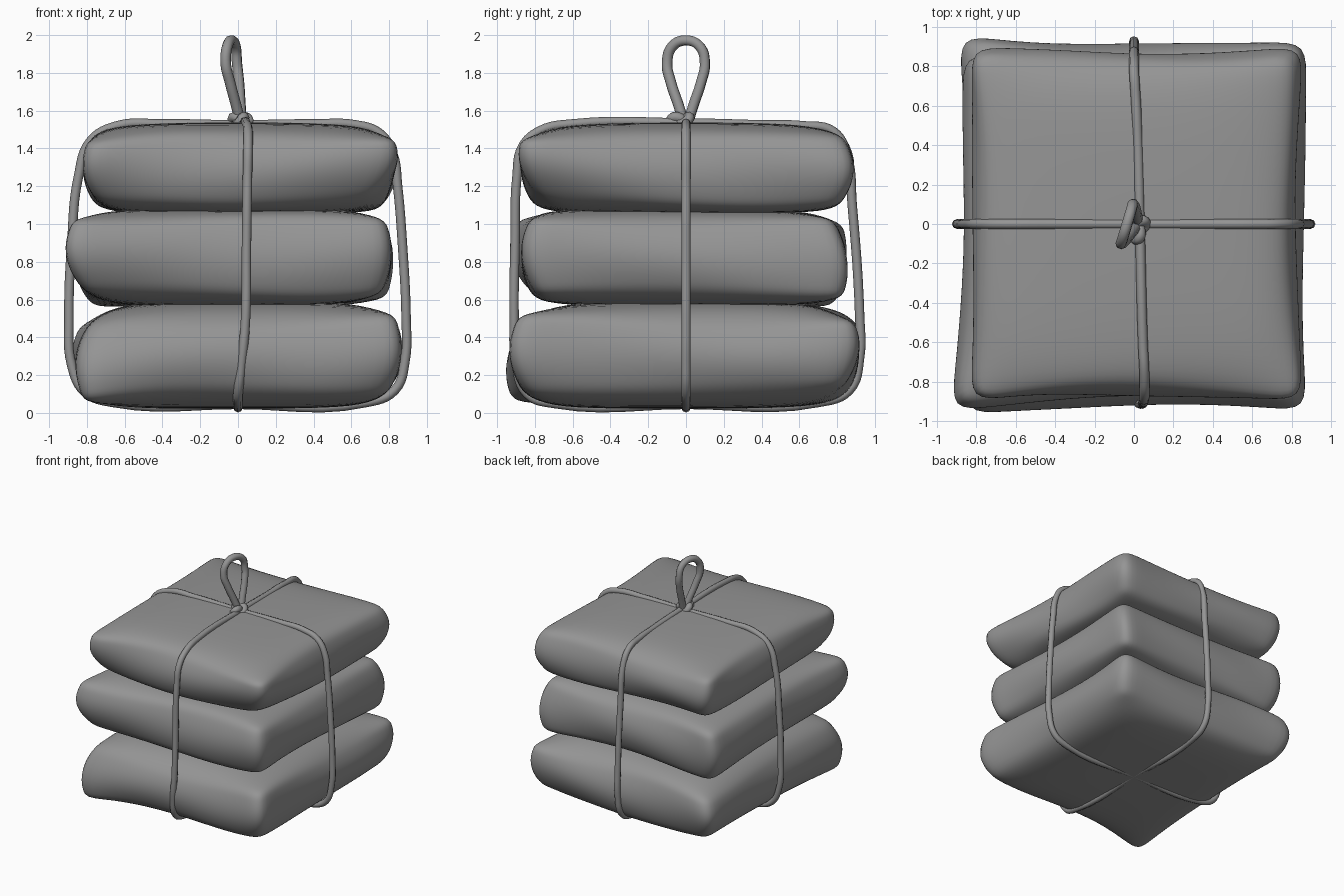
import bpy, bmesh, math

if "Cube" in bpy.data.objects:
    bpy.data.objects.remove(bpy.data.objects["Cube"])

grey = bpy.data.materials.new("dark_grey")
grey.diffuse_color = (0.3, 0.3, 0.3, 1)
grey.use_nodes = True
grey.node_tree.nodes["Principled BSDF"].inputs["Base Color"].default_value = grey.diffuse_color

def sack(name, cz, half, edge, corners, seed):
    """Stuffed cushion: corners are (x, y, z offset, height of the tip) for --, +-, ++, -+."""
    bm = bmesh.new()
    bmesh.ops.create_cube(bm, size=2)
    bmesh.ops.subdivide_edges(bm, edges=bm.edges[:], cuts=5, use_grid_fill=True)
    for vert in bm.verts:
        u, v = (math.sin(c * 1.25) / math.sin(1.25) for c in vert.co[:2])
        w = vert.co.z
        wts = ((1-u)*(1-v)/4, (1+u)*(1-v)/4, (1+u)*(1+v)/4, (1-u)*(1+v)/4)
        x, y, dz, tip = (sum(k * c[i] for k, c in zip(wts, corners)) for i in range(4))
        # plump middle, thinner rim
        f = max(0, (1 - u**4) * (1 - v**4)) ** 0.5
        rim = edge + 0.02 * math.sin(3*u + 2*v + seed) * (1 - f)
        z = w * (rim + (half - rim) * f)
        # walls bow in between the corners and round over towards top and bottom
        at_corner = u*u * v*v
        taper = 0.075 * (w - tip * at_corner)**2 * max(abs(u), abs(v))**6
        x *= 1.012 - 0.032 * (1 - v*v) * u*u - taper * u*u
        y *= 1.012 - 0.032 * (1 - u*u) * v*v - taper * v*v
        # soft lumps
        r = max(abs(u), abs(v)) ** 4
        vert.co = (x + 0.010 * r * math.sin(4*v + 2*w + seed),
                   y + 0.010 * r * math.sin(4*u - 2*w + seed),
                   cz + z + dz * (u*u + v*v) / 2
                   + 0.012 * r * math.sin(4*u + seed) * math.cos(3*v - seed))
    me = bpy.data.meshes.new(name)
    bm.to_mesh(me)
    bm.free()
    ob = bpy.data.objects.new(name, me)
    bpy.context.collection.objects.link(ob)
    ob.modifiers.new("soft", 'SUBSURF').levels = 2
    finish(ob, 50)

def finish(ob, angle):
    bpy.ops.object.select_all(action='DESELECT')
    ob.select_set(True)
    bpy.context.view_layer.objects.active = ob
    ob.data.materials.append(grey)
    bpy.ops.object.convert(target='MESH')
    bpy.ops.object.shade_smooth_by_angle(angle=math.radians(angle))

def rope(name, pts, radius, cyclic=True):
    cu = bpy.data.curves.new(name, 'CURVE')
    cu.dimensions = '3D'
    cu.bevel_depth, cu.bevel_resolution, cu.resolution_u = radius, 2, 6
    cu.use_fill_caps = True
    sp = cu.splines.new('BEZIER')
    sp.bezier_points.add(len(pts) - 1)
    for p, co in zip(sp.bezier_points, pts):
        p.co = co
        p.handle_left_type = p.handle_right_type = 'AUTO'
    sp.use_cyclic_u = cyclic
    ob = bpy.data.objects.new(name, cu)
    bpy.context.collection.objects.link(ob)
    finish(ob, 60)

# stacked sacks
sack("bottom_sack", 0.31, 0.287, 0.20,
     [(-.86, -.95, -.045, -.3), (.87, -.93, -.01, .3), (.88, .92, .0, .2), (-.87, .94, -.02, .2)], 0.5)
sack("middle_sack", 0.82, 0.26, 0.21,
     [(-.91, -.93, .02, .3), (.82, -.86, .01, .1), (.83, .86, .0, -.2), (-.86, .86, -.03, .3)], 2.1)
sack("top_sack", 1.297, 0.243, 0.18,
     [(-.83, -.88, -.02, .4), (.84, -.89, -.01, .5), (.84, .88, -.02, .1), (-.83, .89, -.01, .3)], 4.0)

# rope around the sides
rope("side_rope", [(x, 0, z) for x, z in [
    (0, 1.525), (.4, 1.53), (.62, 1.525), (.75, 1.48), (.82, 1.37), (.845, 1.2), (.87, .9), (.89, .5),
    (.885, .28), (.83, .12), (.68, .055), (0, .045), (-.66, .055), (-.81, .11),
    (-.88, .25), (-.895, .5), (-.88, .9), (-.845, 1.25), (-.78, 1.44), (-.64, 1.52), (-.4, 1.53)]], 0.025)

# rope around front and back
rope("front_back_rope", [
    (.03, 0, 1.535), (.02, .4, 1.525), (.01, .62, 1.52), (0, .78, 1.49), (0, .85, 1.37), (0, .88, 1.1),
    (0, .92, .5), (0, .92, .3), (0, .865, .12), (0, .7, .055), (0, 0, .045),
    (0, -.7, .05), (.0, -.84, .1), (.02, -.9, .27), (.04, -.91, .5), (.045, -.905, .9),
    (.05, -.895, 1.25), (.053, -.865, 1.41), (.053, -.77, 1.495), (.045, -.6, 1.53)], 0.025)

# upright hanging loop
half = [(.015, 1.55), (.04, 1.63), (.08, 1.75), (.1, 1.85), (.073, 1.94)]
loop = half + [(0, 1.972)] + [(-y, z) for y, z in reversed(half)]
rope("hanging_loop", [(.3*y + .015 - .05 * min(1, (z-1.55)/.3), y, z) for y, z in loop], 0.028, False)

# knot at the crossing
knot = []
for i in range(18):
    t = i * math.tau / 18
    knot.append((.015 + .018 * (math.sin(t) + 1.6 * math.sin(2*t)),
                 -.02 + .022 * (math.cos(t) - 1.6 * math.cos(2*t)),
                 1.548 - .018 * math.sin(3*t)))
rope("knot", knot, 0.028)
